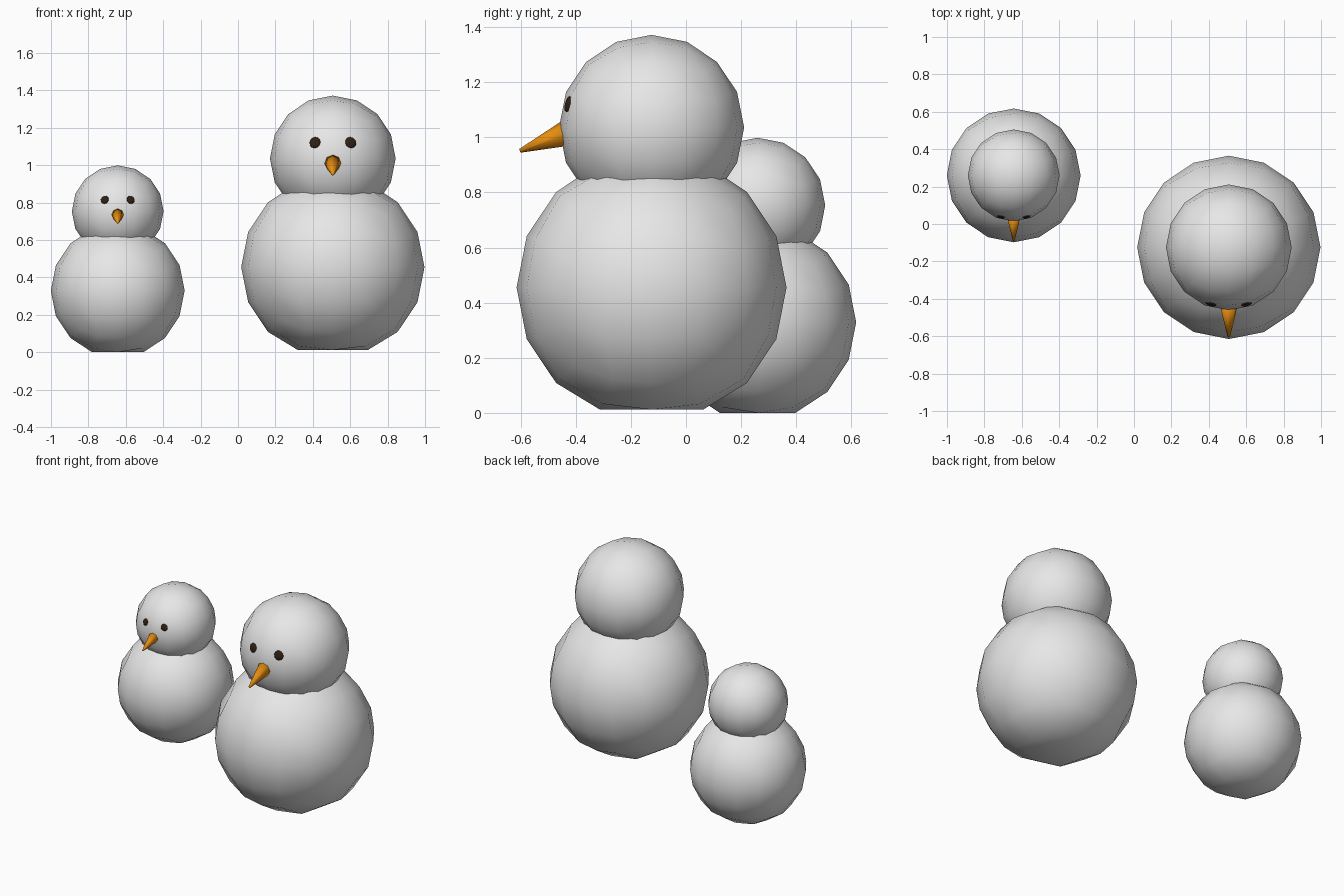
import bpy, bmesh, math
from mathutils import Matrix, Vector

cube = bpy.data.objects.get("Cube")
if cube:
    bpy.data.objects.remove(cube)


def material(name, rgb):
    m = bpy.data.materials.new(name)
    m.use_nodes = True
    m.diffuse_color = (*rgb, 1)
    m.node_tree.nodes["Principled BSDF"].inputs["Base Color"].default_value = (*rgb, 1)
    return m


snow = material("snow white", (0.8, 0.8, 0.8))
orange = material("carrot orange", (0.8, 0.27, 0.005))
coal = material("coal brown", (0.03, 0.014, 0.006))


def finish(name, bm, mat):
    """Turn a bmesh into a smooth shaded object."""
    mesh = bpy.data.meshes.new(name)
    bm.to_mesh(mesh)
    bm.free()
    mesh.materials.append(mat)
    for p in mesh.polygons:
        p.use_smooth = True
    ob = bpy.data.objects.new(name, mesh)
    bpy.context.collection.objects.link(ob)


def ball(name, centre, radius, floor):
    """Rounded cube sphere, flattened where it rests on the floor."""
    bm = bmesh.new()
    bmesh.ops.create_cube(bm, size=2)
    bmesh.ops.subdivide_edges(bm, edges=bm.edges[:], cuts=3, use_grid_fill=True)
    for v in bm.verts:
        even = Vector([math.tan(c * math.pi / 4) for c in v.co])
        v.co = centre + even.normalized() * radius
        v.co.z = max(v.co.z, floor)
    finish(name, bm, snow)


def eye(name, head, direction, radius, size):
    """Flat pebble lying on the head surface."""
    d = direction.normalized()
    bm = bmesh.new()
    turn = d.to_track_quat('Z', 'Y').to_matrix().to_4x4()
    flat = Matrix.Diagonal((1, 1, 0.3, 1))
    bmesh.ops.create_uvsphere(bm, u_segments=12, v_segments=6, radius=size,
                              matrix=Matrix.Translation(head + d * radius) @ turn @ flat)
    finish(name, bm, coal)


def nose(name, base, tip, r1, r2):
    """Tapered carrot from base to tip."""
    axis = tip - base
    turn = axis.to_track_quat('Z', 'Y').to_matrix().to_4x4()
    bm = bmesh.new()
    bmesh.ops.create_cone(bm, cap_ends=True, segments=8, radius1=r1, radius2=r2,
                          depth=axis.length,
                          matrix=Matrix.Translation((base + tip) / 2) @ turn)
    finish(name, bm, orange)


def snowman(prefix, origin, s, floor):
    origin = Vector(origin)

    def at(x, y, z):
        return origin + Vector((x, y, z)) * s

    head = at(0, 0, 1.036)
    ball(prefix + "_body", at(0, 0, 0.455), 0.49 * s, floor)
    ball(prefix + "_head", head, 0.336 * s, floor)
    for side, word in ((1, "left"), (-1, "right")):
        eye(f"{prefix}_{word}_eye", head, Vector((side * 0.097, -0.305, 0.086)),
            0.328 * s, 0.031 * s)
    nose(prefix + "_nose", at(0, -0.29, 1.022), at(0, -0.478, 0.951), 0.052 * s, 0.007 * s)


snowman("large", (0.507, -0.125, 0), 1.0, 0.012)
snowman("small", (-0.643, 0.26, -0.003), 0.73, 0.0)
